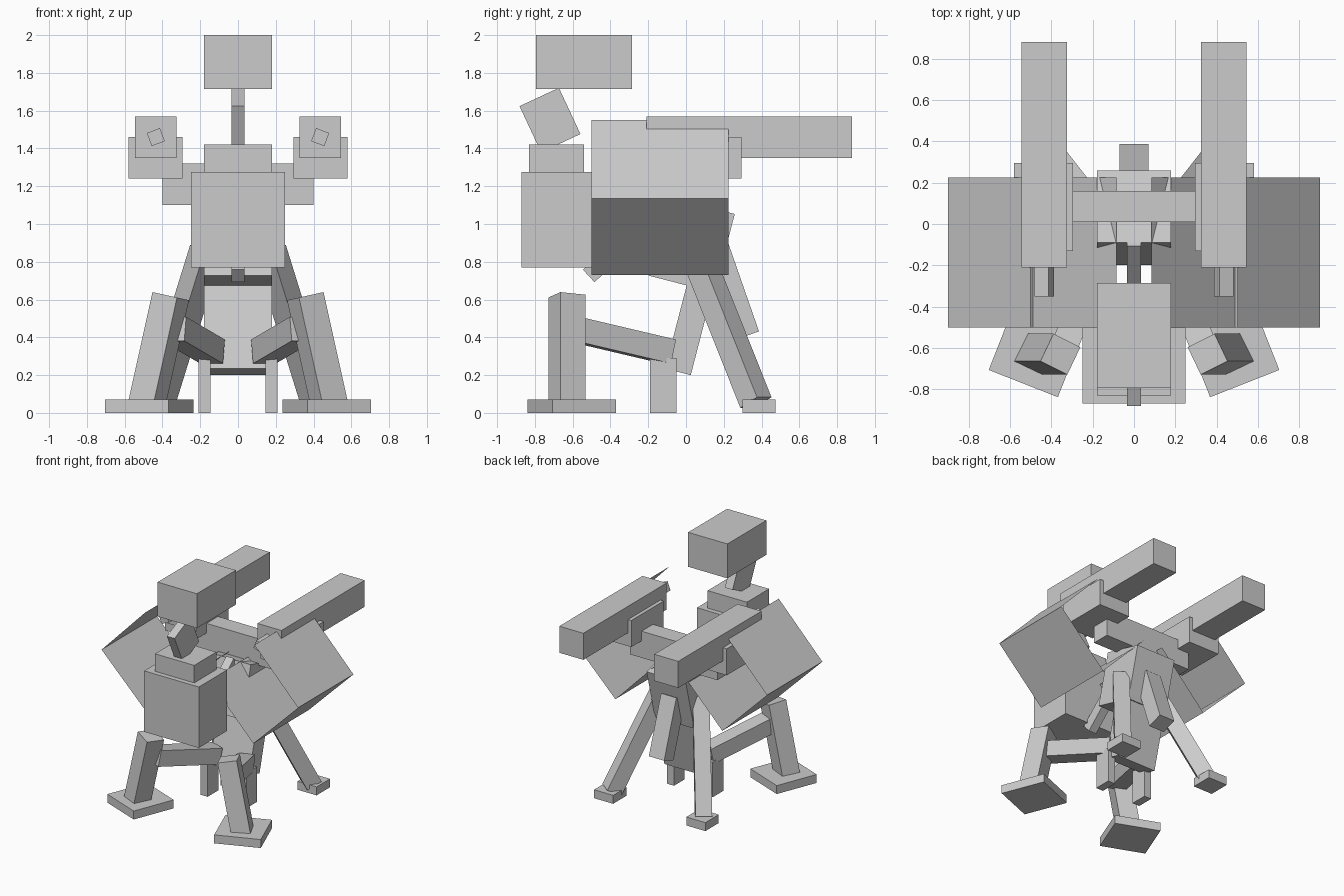
import bpy, bmesh
from math import radians
from mathutils import Matrix, Vector

cube = bpy.data.objects.get("Cube")
if cube:
    bpy.data.objects.remove(cube, do_unlink=True)

grey = bpy.data.materials.new("plain_grey")
grey.use_nodes = True
tone = (0.6, 0.6, 0.6, 1)
grey.diffuse_color = tone
grey.node_tree.nodes["Principled BSDF"].inputs["Base Color"].default_value = tone


def add_object(name, bm):
    mesh = bpy.data.meshes.new(name)
    bm.to_mesh(mesh)
    bm.free()
    mesh.materials.append(grey)
    ob = bpy.data.objects.new(name, mesh)
    bpy.context.collection.objects.link(ob)
    return ob


def box(name, centre, size, rot=None):
    bm = bmesh.new()
    bmesh.ops.create_cube(bm, size=1)
    turn = rot if rot else Matrix.Identity(4)
    bm.transform(Matrix.Translation(centre) @ turn @ Matrix.Diagonal((*size, 1)))
    return add_object(name, bm)


def span(name, x, y, z):
    """Upright box from its limits on each axis."""
    lims = (x, y, z)
    return box(name, [sum(l) / 2 for l in lims], [l[1] - l[0] for l in lims])


def beam(name, start, end, width, depth):
    """Box running from start to end, its width kept level."""
    a, b = Vector(start), Vector(end)
    axis = (b - a).normalized()
    side = axis.cross(Vector((0, 0, 1))).normalized()
    rot = Matrix((side, axis.cross(side), axis)).transposed().to_4x4()
    return box(name, (a + b) / 2, (width, depth, (b - a).length), rot)


def mirrored(ob):
    """Add the matching part on the other side."""
    bm = bmesh.new()
    bm.from_mesh(ob.data)
    bm.transform(Matrix.Diagonal((-1, 1, 1, 1)))
    bmesh.ops.reverse_faces(bm, faces=bm.faces[:])
    add_object(ob.name.replace("left", "right"), bm)


def turn(angle, axis):
    return Matrix.Rotation(radians(angle), 4, axis)


# Head, neck and chest
span("head", (-.18, .18), (-.795, -.285), (1.715, 2))
box("neck", (0, -.72, 1.55), (.07, .23, .27), turn(25, 'X'))
span("collar", (-.18, .18), (-.83, -.54), (1.27, 1.42))
span("chest", (-.25, .25), (-.87, -.5), (.77, 1.275))
beam("spine", (0, -.515, .725), (0, -.075, 1.13), .07, .09)

# Leaning pelvis, hanging panel and tail
lean = turn(-14.5, 'X')
box("pelvis", (0, .03, .89), (.36, .36, .43), lean)
box("rear_panel", (0, .015, .44), (.36, .14, .46), lean)
beam("tail", (0, .165, .87), (0, .325, .41), .14, .13)
span("shoulder_bar", (-.4, .4), (.01, .16), (1.1, 1.32))

# Guns with brackets and twisted tips
parts = [
    span("left_gun_bracket", (.295, .58), (-.13, .295), (1.24, 1.46)),
    span("left_gun", (.325, .545), (-.21, .88), (1.35, 1.57)),
    box("left_gun_tip", (.435, -.27, 1.46), (.074, .16, .074), turn(21, 'Y')),
]

# Open folded armour: thin sheets bent along the body's length
bm = bmesh.new()
rows = [[bm.verts.new((x, y, z)) for y in (-.5, .225)]
        for x, z in ((.5, 1.55), (.9, 1.135), (.49, .73), (.085, 1.145))]
for a, b in zip(rows, rows[1:]):
    bm.faces.new((a[0], b[0], b[1], a[1]))
parts.append(add_object("left_armour", bm))

# Front legs: turned foot, leaning shin, level thigh and inner peg
parts += [
    box("left_front_foot", (.47, -.605, .035), (.36, .36, .07), turn(21.5, 'Z')),
    box("left_front_shin", (.42, -.63, .33), (.148, .148, .59),
        turn(-12.5, 'Y') @ turn(26, 'Z')),
    beam("left_front_thigh", (.34, -.6, .445), (.135, -.09, .325), .13, .13),
    span("left_inner_peg", (.145, .21), (-.19, -.05), (0, .29)),
]

# Back legs
parts += [
    beam("left_back_leg", (.17, .05, .86), (.42, .37, .055), .125, .125),
    span("left_back_foot", (.335, .51), (.3, .475), (0, .07)),
]

for part in parts:
    mirrored(part)
